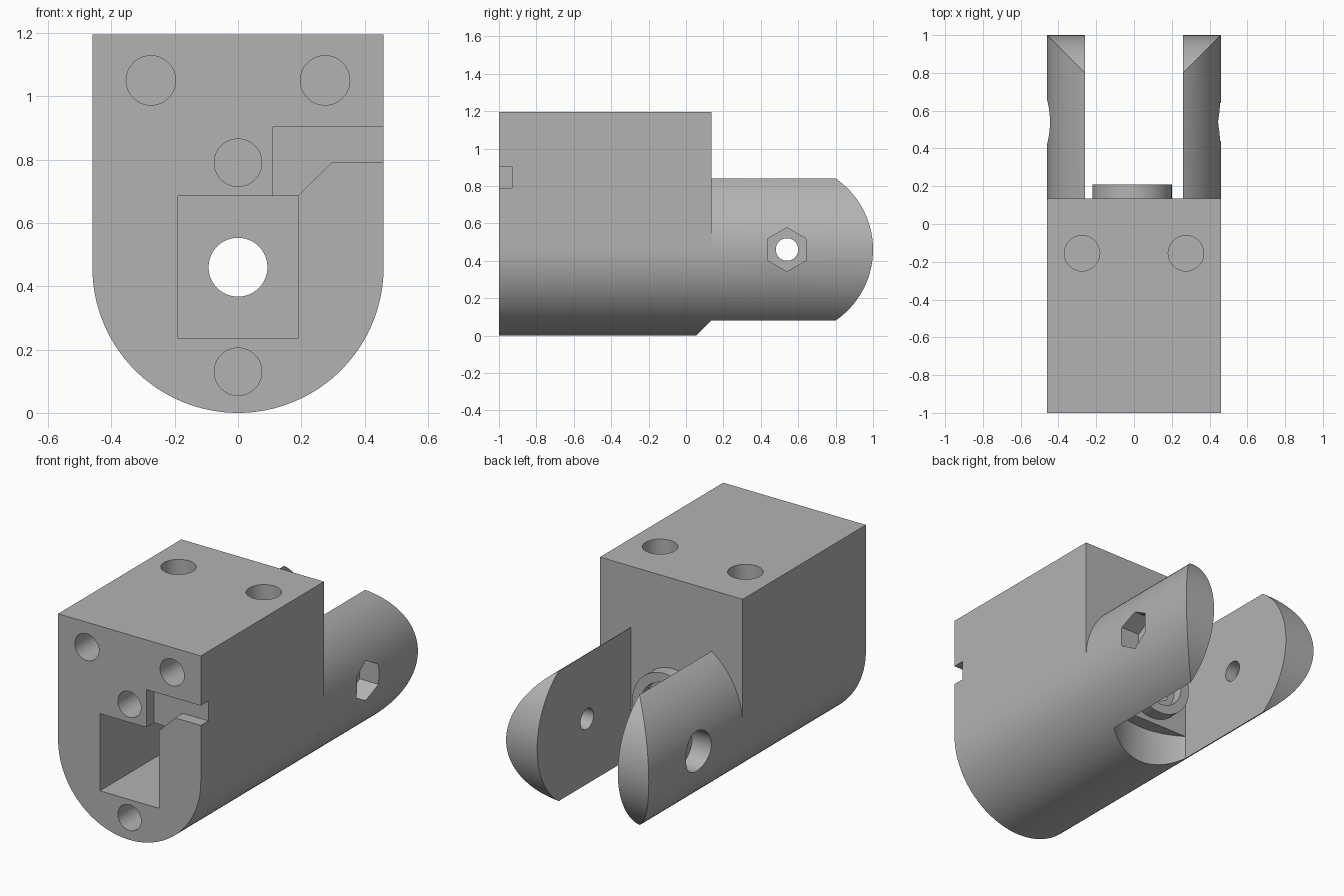
import bpy, bmesh
from math import sin, cos, pi, acos

if "Cube" in bpy.data.objects:
    bpy.data.objects.remove(bpy.data.objects["Cube"], do_unlink=True)

R = 0.46          # radius of the round belly and the fork, also its axis height
BACK = 0.135      # rear face of the block
GAP = 0.26        # half the fork opening
PIN_Y = 0.54      # pivot position

grey = bpy.data.materials.new("plain grey")
grey.use_nodes = True
grey.diffuse_color = (0.45, 0.45, 0.45, 1)
grey.node_tree.nodes["Principled BSDF"].inputs["Base Color"].default_value = (0.45, 0.45, 0.45, 1)


def arc(cx, cy, r, start, end, n):
    return [(cx + r * cos(start + (end - start) * i / n),
             cy + r * sin(start + (end - start) * i / n)) for i in range(n + 1)]


def circle(cx, cy, r, n=48, turn=0.0):
    return arc(cx, cy, r, turn, turn + 2 * pi, n)[:-1]


def rect(x0, x1, y0, y1):
    return [(x0, y0), (x1, y0), (x1, y1), (x0, y1)]


def prism(name, outline, axis, lo, hi):
    """Extrude a 2D outline along an axis."""
    place = {"x": lambda a, b, t: (t, a, b),
             "y": lambda a, b, t: (a, t, b),
             "z": lambda a, b, t: (a, b, t)}[axis]
    bm = bmesh.new()
    ends = [[bm.verts.new(place(a, b, t)) for a, b in outline] for t in (lo, hi)]
    for loop in ends:
        bm.faces.new(loop)
    n = len(outline)
    for i in range(n):
        j = (i + 1) % n
        bm.faces.new((ends[0][i], ends[0][j], ends[1][j], ends[1][i]))
    bmesh.ops.recalc_face_normals(bm, faces=bm.faces)
    mesh = bpy.data.meshes.new(name)
    bm.to_mesh(mesh)
    bm.free()
    mesh.materials.append(grey)
    obj = bpy.data.objects.new(name, mesh)
    bpy.context.collection.objects.link(obj)
    return obj


def select(obj):
    bpy.ops.object.select_all(action="DESELECT")
    obj.select_set(True)
    bpy.context.view_layer.objects.active = obj


def combine(obj, tool, operation="DIFFERENCE"):
    """Apply a boolean and discard the tool."""
    select(obj)
    mod = obj.modifiers.new("cut", "BOOLEAN")
    mod.operation = operation
    mod.solver = "EXACT"
    mod.object = tool
    bpy.ops.object.modifier_apply(modifier=mod.name)
    bpy.data.objects.remove(tool, do_unlink=True)


def smooth(obj):
    select(obj)
    bpy.ops.object.shade_smooth_by_angle(angle=pi / 7)


# Main block: flat top, round belly
block = prism("main_block", [(R, 1.195), (-R, 1.195)] + arc(0, R, R, pi, 2 * pi, 64), "y", -1, BACK)

# Collar on the rear face
combine(block, prism("collar", circle(-0.01, R, 0.21, 64), "y", 0, 0.21), "UNION")

# Rounded relief under the collar, between the fork arms
combine(block, prism("relief", circle(0, 0.515, R, 96), "z", -0.1, 0.22))

# Square front pocket and the cable channel leading to the side
combine(block, prism("pocket", rect(-0.19, 0.19, 0.235, 0.685), "y", -1.1, -0.1))
channel = [(0.11, 0.66), (0.11, 0.905), (0.6, 0.905), (0.6, 0.79),
           (0.295, 0.79), (0.189, 0.685), (0.189, 0.66)]
combine(block, prism("channel", channel, "y", -1.1, -0.93))

# Shaft bore with stepped seat in the collar
combine(block, prism("bore", circle(0, R, 0.093), "y", -0.2, 0.3))
combine(block, prism("nut_seat", circle(0, R, 0.13, 6, pi / 6), "y", 0.04, 0.3))
combine(block, prism("collar_seat", circle(-0.01, R, 0.155), "y", 0.15, 0.3))

# Screw holes in the front and top
for x, z, r in ((-0.275, 1.05, 0.078), (0.275, 1.05, 0.078), (0, 0.79, 0.075), (0, 0.13, 0.075)):
    combine(block, prism("front_hole", circle(x, z, r), "y", -1.1, -0.5))
for x in (-0.275, 0.275):
    combine(block, prism("top_hole", circle(x, -0.155, 0.094), "z", 0.85, 1.3))
smooth(block)

# Fork arms: circle segments with a rounded end, pin hole and recess
half = acos(GAP / R)
for side, name in ((1, "left_arm"), (-1, "right_arm")):
    segment = [(side * x, z) for x, z in arc(0, R, R, -half, half, 40)]
    arm = prism(name, segment, "y", BACK, 1.1)
    stadium = [(-0.2, 2 * R + 0.05), (-0.2, -0.05), (PIN_Y, -0.05)]
    stadium += arc(PIN_Y, R, R, -pi / 2, pi / 2, 64) + [(PIN_Y, 2 * R + 0.05)]
    combine(arm, prism("end_round", stadium, "x", -1, 1), "INTERSECT")
    combine(arm, prism("pin_hole", circle(PIN_Y, R, 0.06), "x", -1, 1))
    recess = circle(PIN_Y, R, 0.117, 6 if side > 0 else 48, pi / 2)
    lo, hi = sorted((side * 0.335, side * 0.7))
    combine(arm, prism("recess", recess, "x", lo, hi))
    smooth(arm)
